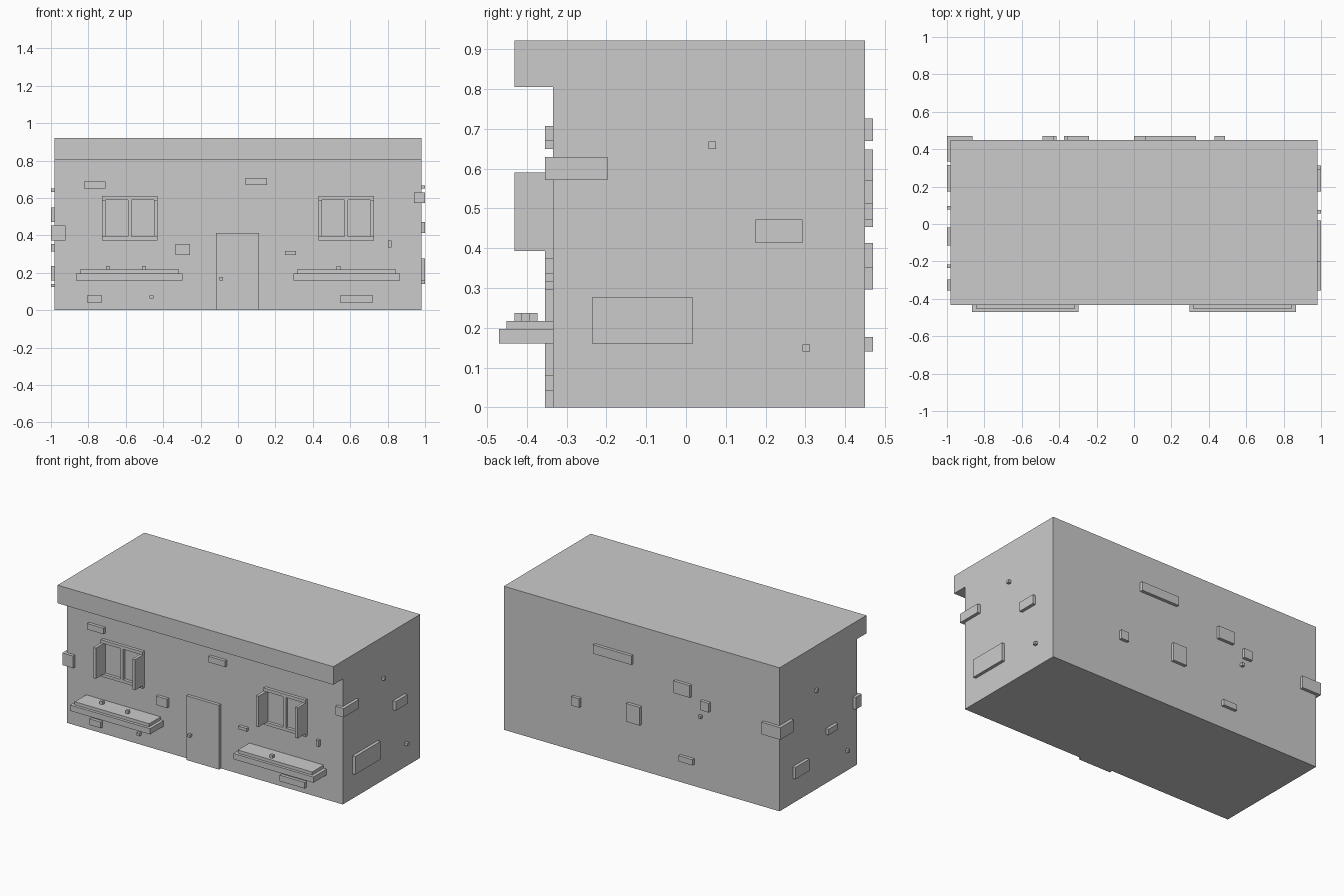
import bpy, bmesh

FRONT, BACK, SIDE = -0.335, 0.45, 0.98   # wall planes
P = 0.02                                 # relief depth of the bricks
E = 0.01                                 # depth embedded in the wall


def box(name, x0, x1, y0, y1, z0, z1):
    bm = bmesh.new()
    bmesh.ops.create_cube(bm, size=1)
    for v in bm.verts:
        v.co.x = x1 if v.co.x > 0 else x0
        v.co.y = y1 if v.co.y > 0 else y0
        v.co.z = z1 if v.co.z > 0 else z0
    return finish(name, bm)


def finish(name, bm):
    me = bpy.data.meshes.new(name)
    bm.to_mesh(me)
    bm.free()
    ob = bpy.data.objects.new(name, me)
    bpy.context.collection.objects.link(ob)
    return ob


# Building: side profile with roof overhang, extruded along x
bm = bmesh.new()
profile = [(FRONT, 0), (BACK, 0), (BACK, 0.922), (-0.432, 0.922),
           (-0.432, 0.806), (FRONT, 0.806)]
face = bm.faces.new([bm.verts.new((-SIDE, y, z)) for y, z in profile])
ext = bmesh.ops.extrude_face_region(bm, geom=[face])
for v in ext["geom"]:
    if isinstance(v, bmesh.types.BMVert):
        v.co.x = SIDE
bmesh.ops.recalc_face_normals(bm, faces=bm.faces)
finish("building", bm)

# Door and knob
box("door", -0.118, 0.113, FRONT - P, FRONT + E, 0, 0.413)
box("door_knob", -0.099, -0.08, FRONT - 2 * P, FRONT - P, 0.16, 0.177)

# Windows and planters, one on each side of the door
for side, s in (("left", -1), ("right", 1)):
    def sbox(name, a, b, *rest):
        box(side + "_" + name, min(s * a, s * b), max(s * a, s * b), *rest)
    sbox("window_lintel", 0.43, 0.727, FRONT - P, FRONT + E, 0.59, 0.61)
    sbox("window_sill", 0.43, 0.727, FRONT - P, FRONT + E, 0.374, 0.393)
    sbox("window_post", 0.569, 0.588, FRONT - P, FRONT + E, 0.393, 0.59)
    sbox("inner_shutter", 0.43, 0.449, -0.432, FRONT + E, 0.393, 0.59)
    sbox("outer_shutter", 0.708, 0.727, -0.432, FRONT + E, 0.393, 0.59)
    sbox("planter", 0.296, 0.865, -0.47, FRONT + E, 0.16, 0.197)
    sbox("planter_soil", 0.315, 0.844, -0.452, FRONT + E, 0.197, 0.217)

# Sprouts in the planters
for x, y in ((-0.697, -0.384), (-0.502, -0.403), (0.537, -0.422)):
    box("sprout", x - 0.01, x + 0.01, y - 0.01, y + 0.01, 0.217, 0.237)

# Raised bricks: front and back as (x0, x1, z0, z1)
for x0, x1, z0, z1 in ((-0.824, -0.708, 0.65, 0.688), (0.039, 0.156, 0.67, 0.708),
                       (-0.335, -0.256, 0.296, 0.353), (0.25, 0.31, 0.296, 0.316),
                       (0.802, 0.821, 0.335, 0.374), (-0.807, -0.727, 0.041, 0.08),
                       (-0.472, -0.453, 0.062, 0.08), (0.545, 0.722, 0.041, 0.08)):
    box("front_brick", x0, x1, FRONT - P, FRONT + E, z0, z1)

for x0, x1, z0, z1 in ((0.06, 0.332, 0.67, 0.727), (0.43, 0.487, 0.296, 0.353),
                       (0.0, 0.098, 0.296, 0.413), (-0.355, -0.24, 0.57, 0.648),
                       (-0.49, -0.43, 0.511, 0.57), (-0.433, -0.414, 0.453, 0.472),
                       (-0.374, -0.276, 0.14, 0.177)):
    box("back_brick", x0, x1, BACK - E, BACK + P, z0, z1)

# Side bricks as (y0, y1, z0, z1)
for y0, y1, z0, z1 in ((0.057, 0.076, 0.65, 0.668), (0.175, 0.293, 0.413, 0.472),
                       (-0.237, 0.018, 0.16, 0.276), (0.293, 0.312, 0.14, 0.158)):
    box("right_brick", SIDE - E, SIDE + P, y0, y1, z0, z1)

for y0, y1, z0, z1 in ((0.175, 0.315, 0.16, 0.236), (-0.115, -0.02, 0.315, 0.353),
                       (0.077, 0.097, 0.631, 0.65), (-0.236, -0.217, 0.123, 0.141)):
    box("left_brick", -SIDE - P, -SIDE + E, y0, y1, z0, z1)

# Corner bricks wrapping two walls
box("corner_brick_front_right", 0.94, 1.0, -0.355, -0.198, 0.572, 0.629)
box("corner_brick_front_left", -1.0, -0.923, -0.355, -0.296, 0.374, 0.452)
box("corner_brick_back_left", -1.0, -0.864, 0.335, 0.47, 0.472, 0.55)
